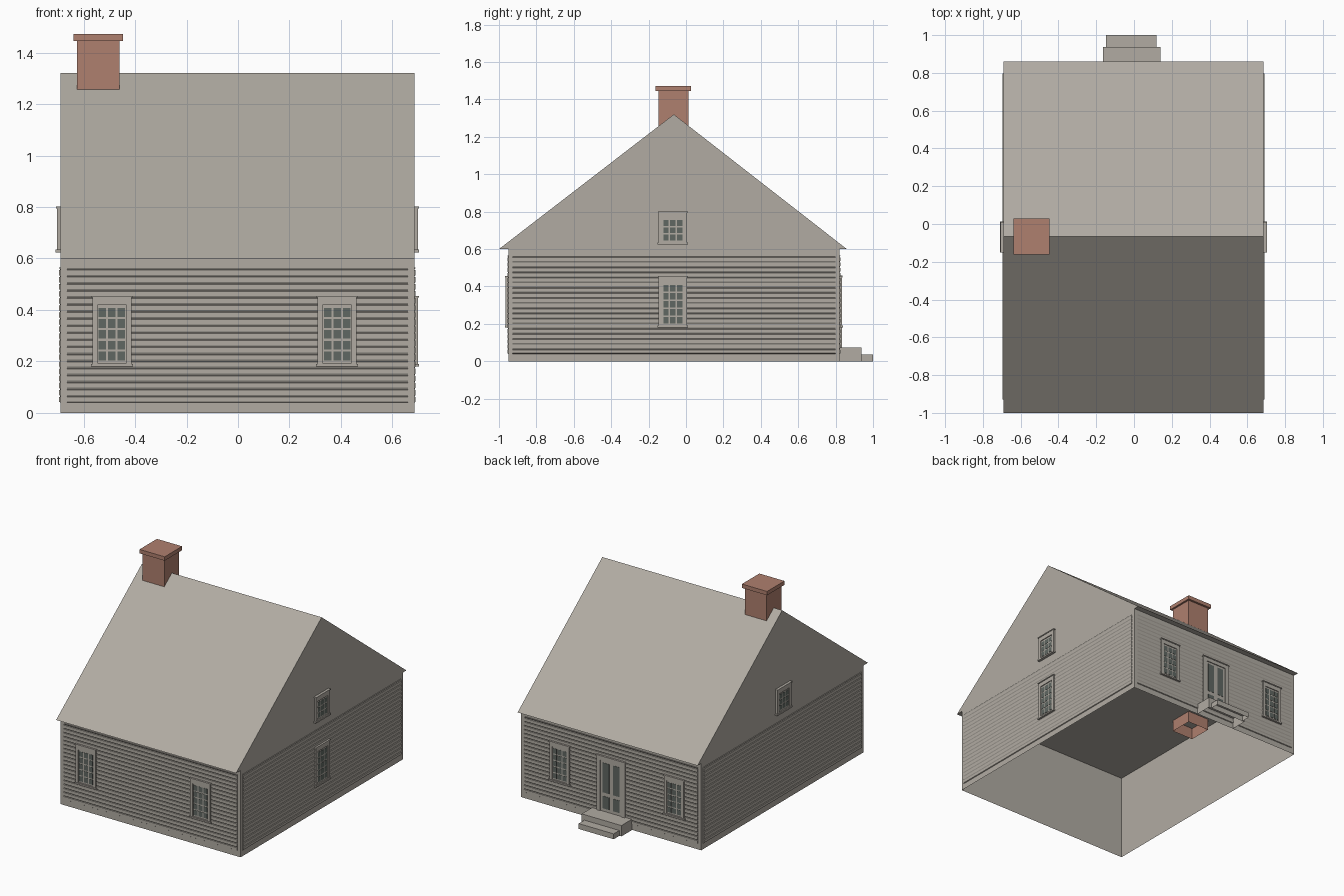
import bpy, bmesh
from math import radians
from mathutils import Matrix, Vector

cube = bpy.data.objects.get("Cube")
if cube:
    bpy.data.objects.remove(cube, do_unlink=True)


def material(name, rgb):
    m = bpy.data.materials.new(name)
    m.use_nodes = True
    m.diffuse_color = (*rgb, 1)
    m.node_tree.nodes["Principled BSDF"].inputs["Base Color"].default_value = (*rgb, 1)
    return m


MATS = [material("weathered_grey", (0.44, 0.41, 0.365)),
        material("dark_glass", (0.115, 0.135, 0.122)),
        material("brick_red", (0.43, 0.215, 0.158))]
GREY, GLASS, BRICK = range(3)

X0, X1, Y0, Y1, EAVE = -0.69, 0.685, -0.95, 0.82, 0.6
XM, YM = (X0 + X1) / 2, (Y0 + Y1) / 2


def finish(name, bm, matrix=Matrix()):
    bm.transform(matrix)
    me = bpy.data.meshes.new(name)
    bm.to_mesh(me)
    bm.free()
    for m in MATS:
        me.materials.append(m)
    ob = bpy.data.objects.new(name, me)
    bpy.context.collection.objects.link(ob)
    return ob


def add_box(bm, mat, x0, x1, y0, y1, z0, z1, skip=()):
    """Box in a bmesh; skip lists the z directions (-1, 1) left open."""
    size = Matrix.Diagonal((x1 - x0, y1 - y0, z1 - z0, 1))
    mid = Matrix.Translation(((x0 + x1) / 2, (y0 + y1) / 2, (z0 + z1) / 2))
    verts = bmesh.ops.create_cube(bm, size=1, matrix=mid @ size)["verts"]
    faces = {f for v in verts for f in v.link_faces}
    bm.normal_update()
    for f in faces:
        f.material_index = mat
        if round(f.normal.z) in skip and abs(f.normal.z) > 0.9:
            bm.faces.remove(f)


# Wall frames: local x runs along the wall, local -y points outward
def wall_frame(x, y, degrees):
    return Matrix.Translation((x, y, 0)) @ Matrix.Rotation(radians(degrees), 4, "Z")


WALLS = {"front": wall_frame(0, Y0, 0), "back": wall_frame(0, Y1, 180),
         "right_end": wall_frame(X1, 0, 90), "left_end": wall_frame(X0, 0, -90)}

# Open-bottomed wall shell
bm = bmesh.new()
add_box(bm, GREY, X0, X1, Y0, Y1, 0, EAVE, skip=(-1, 1))
finish("wall_shell", bm)

# Gable roof with flat underside
bm = bmesh.new()
ends = [[bm.verts.new((x, y, z)) for y, z in ((-1, EAVE), (0.86, EAVE), (-0.065, 1.32))]
        for x in (X0, X1)]
bm.faces.new(ends[0][::-1])
bm.faces.new(ends[1])
for i in range(3):
    j = (i + 1) % 3
    bm.faces.new((ends[0][i], ends[0][j], ends[1][j], ends[1][i]))
bmesh.ops.recalc_face_normals(bm, faces=bm.faces)
finish("gable_roof", bm)


# Clapboards: one sawtooth profile swept along each wall
def siding(side, u0, u1, z0=0.04, top=0.565, pitch=0.0274, lip=0.005):
    profile = [(0, z0)]
    z = z0
    while z + pitch < top:
        profile += [(lip, z + 0.003), (lip, z + pitch - 0.006), (0.0005, z + pitch - 0.004)]
        z += pitch
    profile += [(lip, z + 0.003), (lip, top), (0, top)]
    bm = bmesh.new()
    rails = [[bm.verts.new((u, -d, z)) for d, z in profile] for u in (u0, u1)]
    for i in range(len(profile) - 1):
        bm.faces.new((rails[0][i], rails[1][i], rails[1][i + 1], rails[0][i + 1]))
    for rail, flip in ((rails[0], 1), (rails[1], -1)):
        bm.faces.new(rail[::flip])
    finish(side + "_clapboards", bm, WALLS[side])


siding("front", X0 + 0.025, X1 - 0.025)
siding("back", -X1 + 0.025, -X0 - 0.025)
siding("right_end", Y0 + 0.022, Y1 - 0.022)
siding("left_end", -Y1 + 0.022, -Y0 - 0.022)


# Casing ring with head cap, shared by windows and door
def casing(bm, u, half, z0, z1, inner, inner_top, inner_bottom):
    for s in (-1, 1):
        a, b = sorted((u + s * inner, u + s * half))
        add_box(bm, GREY, a, b, -0.014, 0, z0, z1)
    add_box(bm, GREY, u - inner, u + inner, -0.014, 0, inner_top, z1)
    if inner_bottom > z0:
        add_box(bm, GREY, u - inner, u + inner, -0.014, 0, z0, inner_bottom)
    add_box(bm, GREY, u - half - 0.004, u + half + 0.004, -0.018, 0, z1 - 0.007, z1)


def window(name, side, u, z0, z1, rows):
    bm = bmesh.new()
    glass_low, glass_top = z0 + 0.015, z1 - 0.043
    casing(bm, u, 0.076, z0, z1, 0.056, glass_top + 0.007, z0 + 0.009)
    add_box(bm, GREY, u - 0.082, u + 0.082, -0.019, 0, z0 - 0.004, z0 + 0.006)
    add_box(bm, GREY, u - 0.056, u + 0.056, -0.008, 0, z0, z1 - 0.01)
    pitch = (glass_top - glass_low) / rows
    for c in (-1, 0, 1):
        for r in range(rows):
            x, z = u + c * 0.037, glass_low + r * pitch
            add_box(bm, GLASS, x - 0.0145, x + 0.0145, -0.0095, -0.007,
                    z + 0.004, z + pitch - 0.004)
    finish(name, bm, WALLS[side])


LOW, HIGH = (0.184, 0.455, 5), (0.628, 0.802, 3)
for x, label in ((-0.49, "right"), (0.385, "left")):
    window("front_window_" + label, "front", x, *LOW)
    window("back_window_" + label, "back", -x, *LOW)
window("end_window_lower", "right_end", -0.07, *LOW)
window("end_window_upper", "right_end", -0.07, *HIGH)
window("other_end_window_upper", "left_end", 0.07, *HIGH)

# Back door with four dark panels
bm = bmesh.new()
door_u = 0.008
casing(bm, door_u, 0.108, 0.075, 0.458, 0.08, 0.425, 0.075)
add_box(bm, GREY, door_u - 0.08, door_u + 0.08, -0.008, 0, 0.075, 0.43)
for s in (-1, 1):
    x = door_u + s * 0.039
    for low, high in ((0.095, 0.18), (0.205, 0.41)):
        add_box(bm, GLASS, x - 0.025, x + 0.025, -0.0095, -0.007, low, high)
finish("back_door", bm, WALLS["back"])

# Door steps, open underneath
bm = bmesh.new()
add_box(bm, GREY, -0.163, 0.14, Y1, 0.938, 0, 0.075, skip=(-1,))
add_box(bm, GREY, -0.147, 0.12, 0.938, 1.0, 0, 0.037, skip=(-1,))
finish("door_steps", bm)

# Chimney stack and cap
bm = bmesh.new()
add_box(bm, BRICK, -0.625, -0.46, -0.148, 0.013, 0.52, 1.445, skip=(-1, 1))
add_box(bm, BRICK, -0.639, -0.447, -0.162, 0.028, 1.445, 1.472)
finish("chimney", bm)
